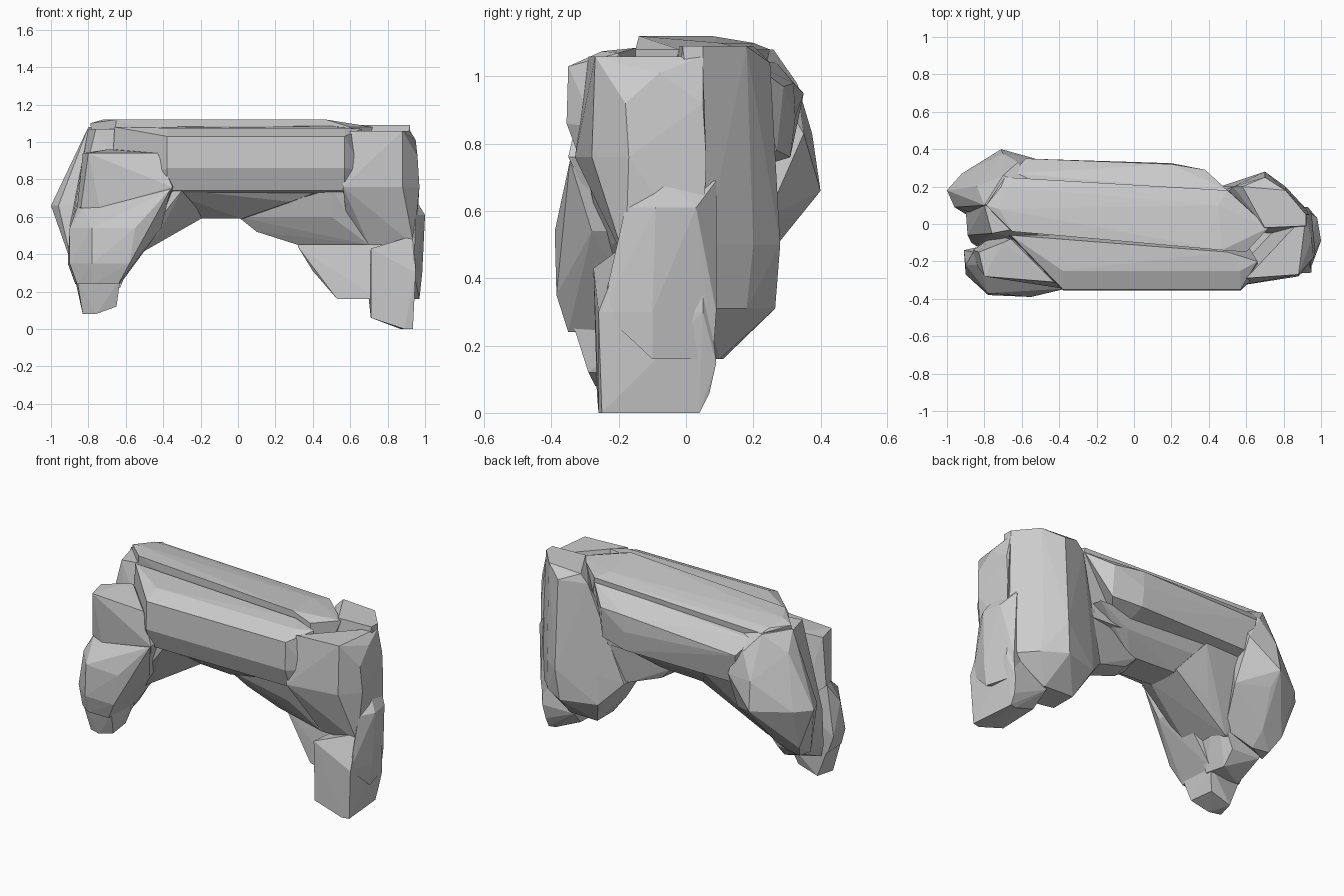
import bpy, bmesh


def hull(name, pts):
    """Faceted boulder-like block: convex skin around a few corner points."""
    bm = bmesh.new()
    for p in pts:
        bm.verts.new(p)
    res = bmesh.ops.convex_hull(bm, input=bm.verts)
    junk = {g for g in res["geom_interior"] + res["geom_unused"]
            if isinstance(g, bmesh.types.BMVert) and g.is_valid}
    bmesh.ops.delete(bm, geom=list(junk), context='VERTS')
    bmesh.ops.dissolve_limit(bm, angle_limit=0.03, verts=bm.verts, edges=bm.edges)
    bmesh.ops.recalc_face_normals(bm, faces=bm.faces)
    me = bpy.data.meshes.new(name)
    bm.to_mesh(me)
    bm.free()
    ob = bpy.data.objects.new(name, me)
    bpy.context.collection.objects.link(ob)
    return ob


def rings(name, levels):
    """Block from horizontal outlines {z: [(x, y), ...]}."""
    return hull(name, [(x, y, z) for z, ring in levels.items() for x, y in ring])


def bar(name, x0, x1, profile, extra=()):
    """Block from a (y, z) profile swept from x0 to x1 plus end corners."""
    return hull(name, [(x, y, z) for x in (x0, x1) for y, z in profile] + list(extra))


# Long beam: front slab, raised top slab, back slab
bar("beam_front", -0.38, 0.57,
    [(-.35, 1.03), (-.355, .86), (-.31, .74), (-.05, .7), (-.25, 1.075)],
    [(-.66, -.06, 1.08), (-.68, -.06, .7), (.5, -.15, 1.085),
     (.66, -.2, 1.07), (.66, -.27, .85)])
rings("beam_top", {
    1.12: [(-.72, .08), (-.65, -.04), (.47, -.14)],
    1.1: [(-.79, .1), (-.71, .2), (.45, .1)],
    1.08: [(.72, -.02), (.5, .18), (-.69, .25), (.6, -.15)],
    .68: [(-.72, .0), (-.65, .22), (.55, .15), (.6, -.15)]})
bar("beam_back", -0.56, 0.2,
    [(.2, 1.05), (.32, .98), (.325, .88), (.31, .76), (.05, .68)],
    [(.5, .18, 1.05), (.38, .29, .97), (.38, .27, .78), (-.65, .27, 1.04),
     (-.58, .35, .95)])

# Underside of the arch
rings("arch_middle", {
    .76: [(-.45, -.28), (-.4, .26), (.5, -.25), (.42, .22)],
    .68: [(.28, -.2), (-.05, -.18), (.2, .18), (-.25, .2)],
    .59: [(-.22, -.08), (-.2, .1), (.02, -.1), (.1, .08)]})
rings("arch_left", {
    .74: [(-.3, -.3), (-.3, .26), (-.7, -.2), (-.7, .25)],
    .6: [(-.18, -.08), (-.2, .12)],
    .5: [(-.43, -.22), (-.43, .12)],
    .36: [(-.6, -.22), (-.6, .06), (-.75, .04)]})
rings("arch_right", {
    .75: [(.5, -.27), (.5, .18), (.8, -.2), (.8, .18)],
    .6: [(.0, -.08), (.04, .08), (.5, -.22)],
    .52: [(.1, -.05), (.12, .07)],
    .45: [(.32, -.06), (.32, .1), (.7, -.18), (.7, .15)]})

# Left end: rear leg, middle leg, front leg with shoulder and foot
rings("rear_left_leg", {
    1.08: [(-.8, .1), (-.7, .26), (-.55, .2)],
    .98: [(-.62, .33), (-.84, .2)],
    .83: [(-.7, .375), (-.53, .35)],
    .66: [(-1, .18), (-.96, .09), (-.71, .4), (-.83, .05), (-.92, .27)],
    .58: [(-.7, .33), (-.52, .24)],
    .4: [(-.9, .08), (-.9, .18), (-.76, .19), (-.6, .06)],
    .32: [(-.88, .04), (-.86, .12), (-.76, .1)]})
rings("middle_left_leg", {
    1.07: [(-.8, .1), (-.76, -.05), (-.5, 0)],
    .55: [(-.89, -.06), (-.9, .08), (-.5, .1), (-.5, -.1)],
    .3: [(-.87, -.1), (-.84, .06), (-.66, .05)],
    .22: [(-.84, -.12), (-.66, -.02), (-.63, -.14)]})
rings("front_left_shoulder", {
    .96: [(-.7, -.1), (-.66, -.08)],
    .94: [(-.83, -.15), (-.8, -.28), (-.43, -.31)],
    .76: [(-.35, -.35), (-.34, -.25)],
    .65: [(-.86, -.14), (-.84, -.22), (-.74, -.27)],
    .56: [(-.42, -.25), (-.42, -.15), (-.7, -.25), (-.75, -.06)]})
rings("front_left_leg", {
    .75: [(-.36, -.345), (-.38, -.2)],
    .65: [(-.86, -.15), (-.83, -.22), (-.74, -.27), (-.55, -.06)],
    .54: [(-.9, -.22), (-.78, -.37), (-.55, -.39), (-.41, -.28), (-.42, -.1)],
    .35: [(-.91, -.14), (-.9, -.27), (-.78, -.38), (-.58, -.385), (-.57, -.1)],
    .24: [(-.87, -.14), (-.86, -.29), (-.64, -.35), (-.63, -.1), (-.78, -.35)]})
rings("front_left_foot", {
    .26: [(-.87, -.14), (-.86, -.29), (-.63, -.335), (-.63, -.1)],
    .12: [(-.65, -.29), (-.67, -.14)],
    .08: [(-.83, -.25), (-.76, -.27), (-.8, -.14)]})

# Right end: front column, rear column, knee and foot
rings("right_front_column", {
    1.06: [(.66, -.27), (.88, -.27), (.92, .05), (.6, -.29)],
    1.01: [(.95, -.08)],
    .92: [(.96, -.18), (.95, .05)],
    .76: [(.56, -.33), (.62, -.31), (.88, -.28), (.97, -.17), (.95, .06)],
    .45: [(.7, -.18), (.94, -.18), (.95, .05), (.6, -.1)]})
rings("right_rear_column", {
    1.09: [(.7, -.02), (.92, -.01), (.92, .05), (.81, .18), (.58, .2)],
    1.04: [(.53, .2), (.7, .25)],
    .5: [(.47, .2), (.7, .28), (.81, .2), (.94, .06), (.42, 0)],
    .44: [(.32, 0), (.34, .12)],
    .31: [(.4, .0), (.46, .2), (.68, .265), (.82, .18), (.93, .06)],
    .16: [(.53, .11), (.72, .1), (.53, -.05), (.75, -.1)]})
rings("right_knee", {
    .69: [(.95, -.06), (.91, .09)],
    .61: [(1, -.09), (.98, .03), (.95, -.18)],
    .3: [(.985, -.1), (.93, .09), (.94, -.25), (.75, .05)],
    .16: [(.97, -.1), (.92, .08), (.75, 0)]})
rings("right_foot", {
    .5: [(.94, -.18), (.94, .05)],
    .43: [(.71, -.275), (.74, .05)],
    .3: [(.95, -.26), (.95, .05)],
    .15: [(.92, .09), (.7, .09)],
    .06: [(.71, -.265), (.72, .0), (.91, .07)],
    0: [(.935, -.25), (.89, -.26), (.91, .04), (.87, .03)]})
